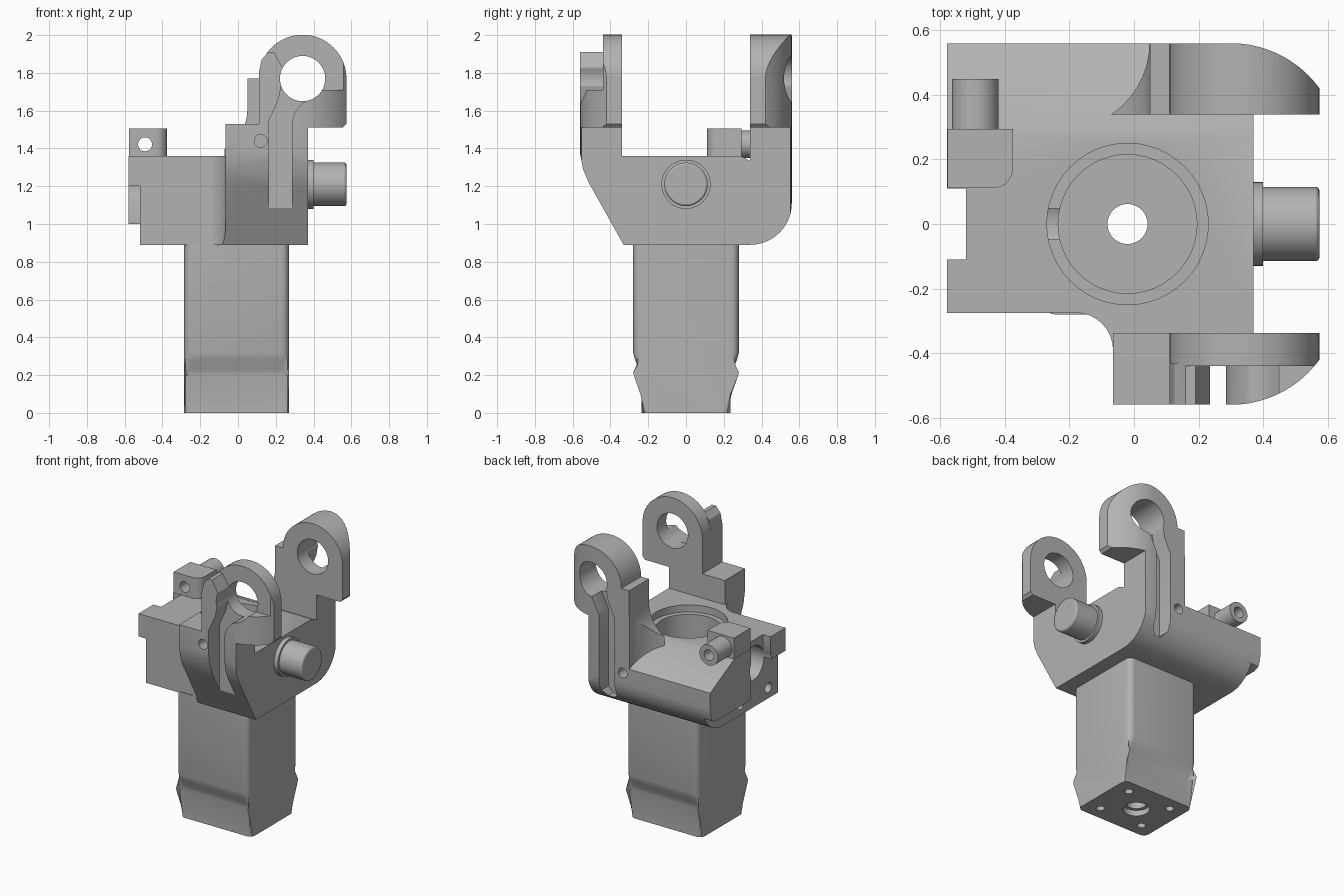
import bpy, bmesh
from math import sin, cos, pi, radians

old = bpy.data.objects.get("Cube")
if old:
    bpy.data.objects.remove(old)

metal = bpy.data.materials.new("plain_grey")
metal.use_nodes = True
GREY = (0.45, 0.45, 0.45, 1)
metal.diffuse_color = GREY
metal.node_tree.nodes["Principled BSDF"].inputs["Base Color"].default_value = GREY


def arc(cx, cy, r, a, b, n=12):
    """Points on an arc, from angle a to b in degrees."""
    steps = [radians(a + (b - a) * i / n) for i in range(n + 1)]
    return [(cx + r * cos(t), cy + r * sin(t)) for t in steps]


def prism(name, pts, axis, lo, hi, corner=0):
    """Extrude a profile: axis x takes (y,z), y takes (x,z), z takes (x,y)."""
    place = {"x": lambda p, h: (h, p[0], p[1]),
             "y": lambda p, h: (p[0], h, p[1]),
             "z": lambda p, h: (p[0], p[1], h)}[axis]
    bm = bmesh.new()
    ends = [[bm.verts.new(place(p, h)) for p in pts] for h in (lo, hi)]
    bm.faces.new(ends[0])
    bm.faces.new(ends[1])
    for i in range(len(pts)):
        j = (i + 1) % len(pts)
        bm.faces.new((ends[0][i], ends[0][j], ends[1][j], ends[1][i]))
    if corner:
        upright = [e for e in bm.edges if abs(e.verts[0].co.x - e.verts[1].co.x) < 1e-4
                   and abs(e.verts[0].co.z - e.verts[1].co.z) > 1e-3]
        bmesh.ops.bevel(bm, geom=upright, offset=corner, segments=5,
                        profile=0.5, affect="EDGES")
    bmesh.ops.recalc_face_normals(bm, faces=bm.faces)
    me = bpy.data.meshes.new(name)
    bm.to_mesh(me)
    bm.free()
    ob = bpy.data.objects.new(name, me)
    bpy.context.collection.objects.link(ob)
    me.materials.append(metal)
    return ob


def rect(a, b, c, d):
    return [(a, c), (b, c), (b, d), (a, d)]


def rod(name, axis, c, r, lo, hi):
    return prism(name, arc(*c, r, 0, 360 * 47 / 48, 47), axis, lo, hi)


def combine(ob, others, mode="DIFFERENCE"):
    for other in others:
        m = ob.modifiers.new("bool", "BOOLEAN")
        m.operation, m.object, m.solver = mode, other, "EXACT"
        bpy.context.view_layer.objects.active = ob
        bpy.ops.object.modifier_apply(modifier=m.name)
        bpy.data.objects.remove(other)
    return ob


# Stepped hollow tower
half = [(0.235, 0), (0.235, 0.2), (0.242, 0.23), (0.27, 0.28), (0.28, 0.32), (0.28, 0.9)]
tower = prism("tower", half + [(-y, z) for y, z in reversed(half)], "x", -0.285, 0.27, 0.04)


def bore():
    return [rod("cut", "z", (-0.02, 0), 0.215, 0.4, 1.5),
            rod("cut", "z", (-0.02, 0), 0.062, -0.1, 0.6)]


combine(tower, bore() + [rod("cut", "z", (-0.02, 0), 0.085, -0.1, 0.04)] +
        [rod("cut", "z", (-0.008 + sx * 0.17, sy * 0.14), 0.027, -0.1, 0.1)
         for sx in (-1, 1) for sy in (-1, 1)])

# Main body with rounded lower back and sloped upper back
back = arc(0.34, 1.11, 0.22, -90, 0) + [(0.56, 1.22), (0.29, 1.36)]
body = prism("body", [(-0.275, 0.89)] + back + [(-0.275, 1.36)], "x", -0.52, 0.37)
plate = [(0.11, 1.0), (0.5, 1.0)] + arc(0.34, 1.11, 0.22, -25, 0, 4) + back[-2:] + [(0.11, 1.36)]
combine(body, [prism("end_plate", plate, "x", -0.58, -0.5),
               prism("end_lip", rect(-0.275, -0.11, 1.2, 1.36), "x", -0.58, -0.5)], "UNION")
combine(body, bore() + [rod("cut", "z", (-0.02, 0), 0.25, 1.31, 1.5),
                        rod("cut", "x", (0, 1.2), 0.12, -0.7, -0.1)] +
        [rod("cut", "x", (y, 0.965), 0.035, -0.7, -0.4) for y in (0.14, -0.17)])


def corner_cut(s):
    """Sweeps the outer corner of an arm into a wide arc."""
    pts = arc(0.3, s * 0.22, 0.34, s * 90, s * 30, 20) + [(0.8, s * 0.39), (0.8, s * 0.8), (0.3, s * 0.8)]
    return prism("cut", pts, "z", 0.5, 2.2)


EYE = (0.342, 1.77)
ring = arc(*EYE, 0.232, 0, 180, 32)
overhang = [(0.37, 0.89), (0.37, 1.51), (0.555, 1.51), (0.574, 1.53)]

# Front arm: thin eye plate, guide strip and ledge on its outer face
plan = [(0.37, -0.27), (-0.18, -0.27)] + arc(-0.18, -0.39, 0.115, 90, 0, 8) + \
       [(-0.065, -0.53), (-0.04, -0.56), (0.37, -0.56)]
front_arm = prism("front_arm", plan, "z", 0.89, 1.36)
eye_plate = prism("eye_plate", [(-0.065, 0.89)] + overhang + ring + [(0.11, 1.53), (-0.065, 1.53)],
                  "y", -0.44, -0.338)
strip = prism("strip", [(-0.065, 0.89), (0.165, 0.89), (0.165, 1.55), (0.215, 1.66), (0.235, 1.76),
                        (0.235, 1.83), (0.19, 1.91), (0.16, 1.91), (0.125, 1.87), (0.11, 1.8),
                        (0.11, 1.53), (-0.065, 1.53)], "y", -0.56, -0.43)
ledge = prism("ledge", [(0.285, 0.89)] + overhang + [(0.574, 1.71), (0.45, 1.71), (0.34, 1.64),
                                                    (0.3, 1.59), (0.285, 1.54)], "y", -0.56, -0.43)
groove = prism("cut", rect(0.165, 0.285, 0.8, 1.6), "y", -0.7, -0.44)
combine(front_arm, [groove])
combine(front_arm, [eye_plate, strip, ledge], "UNION")
slant = [(-0.325, 0.88), (-0.515, 1.22), (-0.545, 1.29), (-0.562, 1.38), (-0.7, 1.38), (-0.7, 0.8), (-0.325, 0.8)]
combine(front_arm, [prism("cut", slant, "x", -0.5, 0.6), corner_cut(-1),
                    rod("cut", "y", EYE, 0.12, -0.7, -0.2),
                    rod("cut", "y", (0.12, 1.44), 0.034, -0.7, -0.4)])

# Back arm: full-thickness eye blended into the body, grooved outside
blend = [(0.11, 1.77), (0.05, 1.77)] + arc(-0.2, 1.61, 0.25, 0, -90) + [(-0.2, 1.2), (0.0, 1.2), (0.0, 0.89)]
back_arm = prism("back_arm", overhang + ring + blend[1:], "y", 0.34, 0.56)
lower_round = arc(0.34, 1.11, 0.22, -90, 0) + [(0.8, 1.11), (0.8, 0.8), (0.34, 0.8)]
slot = [(0.165, 1.0), (0.2, 0.96), (0.25, 0.96), (0.285, 1.0), (0.285, 1.54), (0.34, 1.65),
        (0.34, 1.77), (0.235, 1.77), (0.215, 1.66), (0.165, 1.55)]
combine(back_arm, [prism("cut", lower_round, "x", -0.5, 0.7), corner_cut(1),
                   rod("cut", "z", (-0.22, 0.562), 0.268, 1.0, 2.1),
                   rod("cut", "y", EYE, 0.12, 0.2, 0.7),
                   prism("cut", slot, "y", 0.45, 0.7),
                   rod("cut", "y", (0.1, 1.18), 0.034, 0.45, 0.7)])
combine(body, [prism("cut", slot, "y", 0.45, 0.7), corner_cut(1),
               rod("cut", "y", (0.1, 1.18), 0.034, 0.45, 0.7)])

# Side pin with collar and softened tip
pin = rod("pin", "x", (0, 1.21), 0.115, 0.36, 0.574)
collar = rod("pin_collar", "x", (0, 1.21), 0.13, 0.36, 0.4)
bev = pin.modifiers.new("tip", "BEVEL")
bev.width, bev.segments = 0.01, 2

# Small lug with a tube behind it
lug = prism("lug", [(-0.578, 0.112), (-0.44, 0.112)] + arc(-0.435, 0.172, 0.06, -80, 0, 6) +
            [(-0.375, 0.295), (-0.578, 0.295)], "z", 1.34, 1.505)
tube = rod("lug_tube", "y", (-0.492, 1.422), 0.072, 0.28, 0.45)
for part in (lug, tube):
    combine(part, [rod("cut", "y", (-0.492, 1.422), 0.037, 0, 0.6)])

# Smooth rounded surfaces and keep the machined edges crisp
bpy.ops.object.select_all(action="DESELECT")
for ob in (tower, body, front_arm, back_arm, pin, collar, lug, tube):
    ob.select_set(True)
bpy.context.view_layer.objects.active = body
bpy.ops.object.shade_smooth_by_angle(angle=radians(28))
